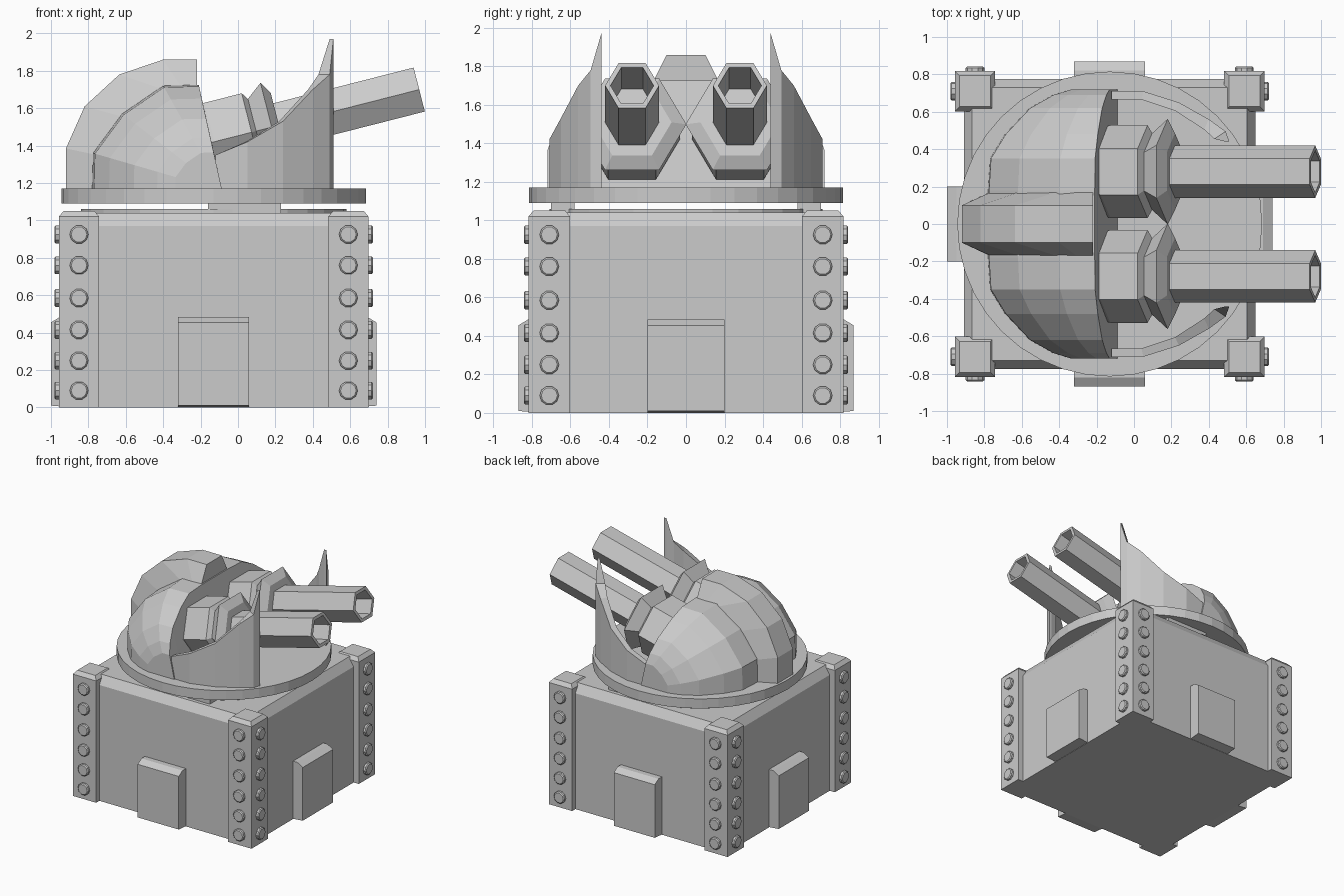
import bpy, bmesh, math
from mathutils import Vector

if "Cube" in bpy.data.objects:
    bpy.data.objects.remove(bpy.data.objects["Cube"])

grey = bpy.data.materials.new("plain_grey")
grey.diffuse_color = (0.6, 0.6, 0.6, 1)
grey.use_nodes = True
grey.node_tree.nodes["Principled BSDF"].inputs["Base Color"].default_value = grey.diffuse_color
CX = -0.13  # centre of the base in x


def finish(name, bm):
    bmesh.ops.recalc_face_normals(bm, faces=bm.faces)
    me = bpy.data.meshes.new(name)
    bm.to_mesh(me)
    bm.free()
    me.materials.append(grey)
    ob = bpy.data.objects.new(name, me)
    bpy.context.collection.objects.link(ob)
    return ob


def loft(name, rings, cap=True):
    """Bridge closed rings of equal length, optionally capping both ends."""
    bm = bmesh.new()
    vs = [[bm.verts.new(p) for p in r] for r in rings]
    n = len(rings[0])
    for a, b in zip(vs, vs[1:]):
        for i in range(n):
            j = (i + 1) % n
            bm.faces.new((a[i], a[j], b[j], b[i]))
    if cap:
        bm.faces.new(vs[0])
        bm.faces.new(vs[-1])
    return finish(name, bm)


def rect(x0, x1, y0, y1, z, inset=0):
    x0, x1, y0, y1 = x0 + inset, x1 - inset, y0 + inset, y1 - inset
    return [(x0, y0, z), (x1, y0, z), (x1, y1, z), (x0, y1, z)]


def block(name, x0, x1, y0, y1, z0, z1, ch=0.0, drop=0.0):
    rings = [rect(x0, x1, y0, y1, z0), rect(x0, x1, y0, y1, z1 - drop)]
    if ch:
        rings.append(rect(x0, x1, y0, y1, z1, ch))
    else:
        rings[-1] = rect(x0, x1, y0, y1, z1)
    return loft(name, rings)


def lathe(name, origin, axis, profile, sides, phase=0.0):
    """Revolve (distance, radius) points around an axis."""
    d = Vector(axis).normalized()
    u = Vector((0, 1, 0)) if abs(d.y) < 0.9 else Vector((1, 0, 0))
    v = d.cross(u)
    rings = []
    for t, r in profile:
        rings.append([Vector(origin) + d * t + r * (u * math.cos(a) + v * math.sin(a))
                      for a in (phase + 2 * math.pi * k / sides for k in range(sides))])
    return loft(name, rings)


# base box
block("base_box", CX - 0.78, CX + 0.78, -0.775, 0.775, 0, 1.04, 0.045, 0.07)

# corner posts with bolts on both outer faces
for sx in (-1, 1):
    for sy in (-1, 1):
        px, py = CX + sx * 0.72, sy * 0.71
        block("corner_post", px - 0.108, px + 0.108, py - 0.108, py + 0.108,
              0, 1.05, 0.025, 0.03)
        for z in (0.09, 0.25, 0.415, 0.585, 0.76, 0.925):
            prof = [(0.09, 0.05), (0.125, 0.05), (0.132, 0.042)]
            lathe("bolt", (px, py, z), (sx, 0, 0), prof, 10)
            lathe("bolt", (px, py, z), (0, sy, 0), prof, 10)

# raised panels in the middle of each side, with sloped tops
for s in (-1, 1):
    yo, yi = s * 0.87, s * 0.75
    loft("side_panel", [[(x, yi, 0), (x, yo, 0.01), (x, yo, 0.455), (x, yo - s * 0.05, 0.485), (x, yi, 0.485)]
                        for x in (CX - 0.19, CX + 0.19)])
    xo, xi = CX + s * 0.87, CX + s * 0.75
    loft("side_panel", [[(xi, y, 0), (xo, y, 0.01), (xo, y, 0.455), (xo - s * 0.05, y, 0.485), (xi, y, 0.485)]
                        for y in (-0.2, 0.2)])

# turntable: thin track, two bearing blocks and the ring plate
lathe("track_plate", (CX, 0, 1.03), (0, 0, 1), [(0, 0.71), (0.03, 0.71)], 32)
for s in (-1, 1):
    y0, y1 = sorted((s * 0.58, s * 0.70))
    block("bearing_block", -0.16, 0.23, y0, y1, 1.04, 1.10)
lathe("turntable_ring", (CX, 0, 1.09), (0, 0, 1), [(0, 0.815), (0.08, 0.815)], 40)

# dome shell: side profile shrunk towards each flank
dome_prof = [(-0.78, 1.16), (-0.775, 1.36), (-0.62, 1.57), (-0.40, 1.72),
             (-0.21, 1.725), (-0.148, 1.45), (-0.085, 1.16)]
steps = [(0.18, 1.0), (0.35, 0.985), (0.48, 0.87), (0.62, 0.68), (0.69, 0.50), (0.72, 0.36)]
stations = [(-y, s) for y, s in reversed(steps)] + steps
loft("dome", [[(-0.085 + (x + 0.085) * s, y, 1.16 + (z - 1.16) * s) for x, z in dome_prof]
              for y, s in stations])

# crest over the dome, narrower at the outside
outer = [(-0.92, 1.16), (-0.92, 1.385), (-0.82, 1.61), (-0.635, 1.78), (-0.40, 1.86), (-0.22, 1.86)]
inner = [(-0.76, 1.16), (-0.755, 1.35), (-0.60, 1.55), (-0.40, 1.70), (-0.30, 1.71), (-0.22, 1.71)]
loft("crest", [[(xo, -0.10, zo), (xo, 0.10, zo), (xi, 0.175, zi), (xi, -0.175, zi)]
               for (xo, zo), (xi, zi) in zip(outer, inner)])

# curved front shields rising to a point
wall = [(-0.12, 0.71, -0.12, 0.665, 1.35), (0.05, 0.71, 0.04, 0.665, 1.42),
        (0.24, 0.65, 0.22, 0.605, 1.53), (0.40, 0.56, 0.375, 0.505, 1.70),
        (0.49, 0.495, 0.43, 0.455, 1.78), (0.51, 0.44, 0.49, 0.44, 1.97)]
for s in (-1, 1):
    loft("front_shield", [[(xo, s * yo, 1.16), (xo, s * yo, z), (xi, s * yi, z), (xi, s * yi, 1.16)]
                          for xo, yo, xi, yi, z in wall])

# twin guns: hexagonal breech with flared collar, and hollow barrel
for s in (-1, 1):
    root, axis = (0, s * 0.28, 1.453), (0.97, 0, 0.247)
    lathe("gun_breech", root, axis, [(-0.30, 0.20), (-0.13, 0.248), (0.075, 0.248), (0.10, 0.205),
                                     (0.186, 0.282), (0.226, 0.205)], 6)
    lathe("gun_barrel", root, axis, [(0.15, 0.14), (1.0, 0.14), (1.0, 0.112), (0.55, 0.112)], 6)
